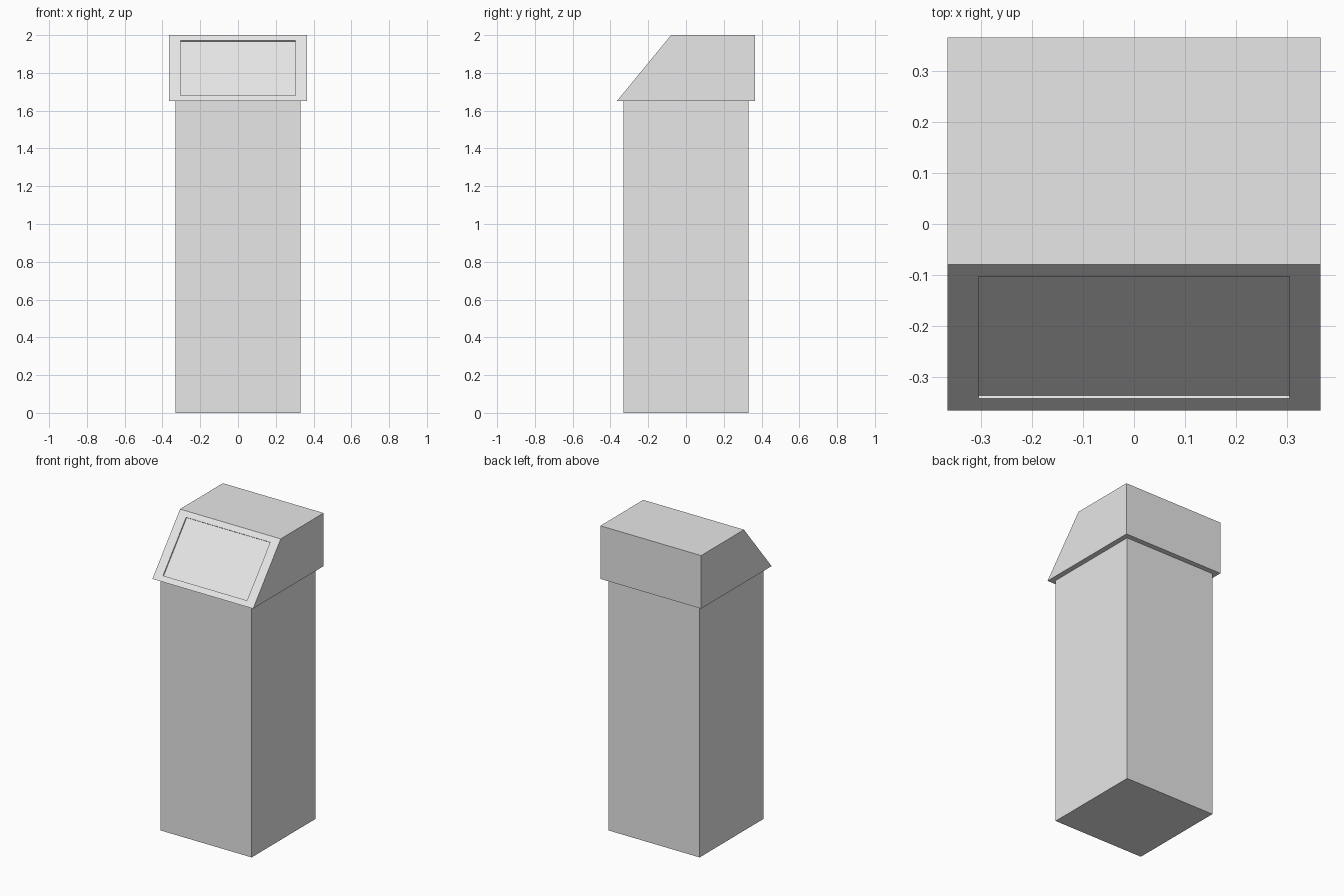
import bpy
import bmesh
from mathutils import Vector

cube = bpy.data.objects.get("Cube")
if cube:
    bpy.data.objects.remove(cube, do_unlink=True)

# Single painted finish
grey = bpy.data.materials.new("light_grey")
grey.use_nodes = True
grey.diffuse_color = (0.8, 0.8, 0.8, 1)
grey.node_tree.nodes["Principled BSDF"].inputs["Base Color"].default_value = grey.diffuse_color


def prism(profile, half_width):
    """Extrude a (y, z) profile across x."""
    bm = bmesh.new()
    base = bm.faces.new([bm.verts.new((-half_width, y, z)) for y, z in profile])
    new = bmesh.ops.extrude_face_region(bm, geom=[base])["geom"]
    verts = [v for v in new if isinstance(v, bmesh.types.BMVert)]
    bmesh.ops.translate(bm, verts=verts, vec=(2 * half_width, 0, 0))
    bmesh.ops.recalc_face_normals(bm, faces=bm.faces[:])
    return bm


def finish(bm, name):
    mesh = bpy.data.meshes.new(name)
    bm.to_mesh(mesh)
    bm.free()
    mesh.materials.append(grey)
    obj = bpy.data.objects.new(name, mesh)
    bpy.context.collection.objects.link(obj)


BODY, LID, RIM = 0.331, 0.365, 1.652

# Square bin body
finish(prism([(-BODY, 0), (BODY, 0), (BODY, RIM), (-BODY, RIM)], BODY), "bin_body")

# Overhanging lid with a sloped front
lid = prism([(-LID, RIM), (LID, RIM), (LID, 2), (-0.079, 2)], LID)
lid.normal_update()
flap = min(lid.faces, key=lambda f: f.normal.y)

# Frame around the flap, then the shallow recess
center = flap.calc_center_median()
normal = flap.normal.copy()
corners = [v.co.copy() for v in flap.verts]
bmesh.ops.inset_individual(lid, faces=[flap], thickness=0.02)
for v in flap.verts:
    corner = min(corners, key=lambda c: (c - v.co).length)
    offset = corner - center
    v.co = center + Vector((offset.x * 0.835, offset.y * 0.835, offset.z * 0.835))
bmesh.ops.inset_individual(lid, faces=[flap], thickness=0)
bmesh.ops.translate(lid, verts=flap.verts[:], vec=normal * -0.008)
finish(lid, "sloped_lid")
